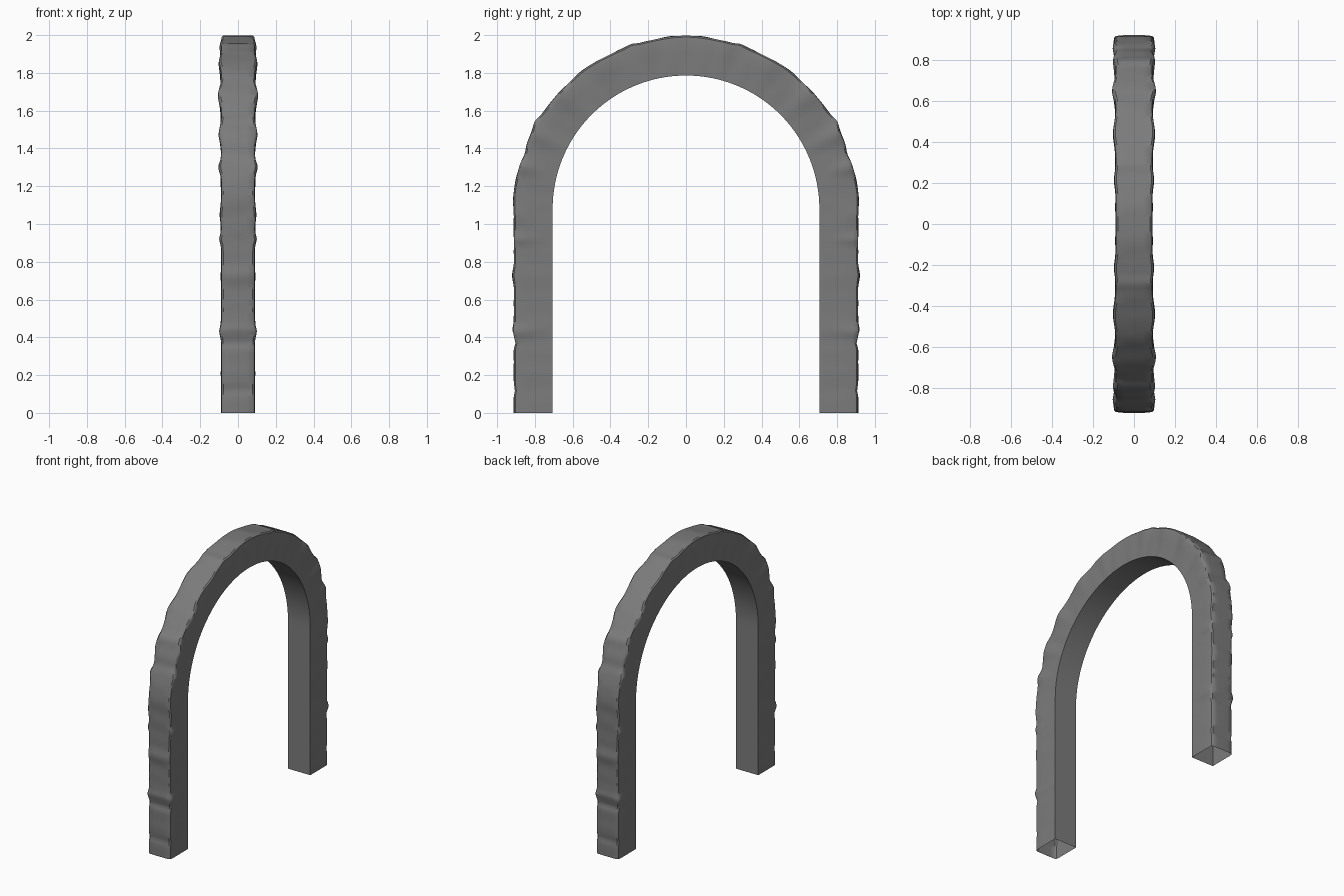
import bpy, bmesh, math
from mathutils import Vector

cube = bpy.data.objects.get("Cube")
if cube:
    bpy.data.objects.remove(cube, do_unlink=True)

# Arch dimensions
SPRING = 1.08          # height where the legs turn into the half circle
INNER, OUTER = 0.706, 0.912
HALF = 0.09            # half of the thickness
END = SPRING + OUTER * math.pi / 2

# Worn bulges: (distance along the outer edge, size, length)
SIDE_BULGES = [(0.43, 0.010, 0.03), (0.92, 0.010, 0.025), (1.05, 0.007, 0.05),
               (1.31, 0.014, 0.04), (1.5, 0.013, 0.05), (1.76, 0.017, 0.07),
               (2.04, 0.013, 0.08), (2.29, 0.008, 0.05)]
OUTER_BULGES = [(0.12, -0.005, 0.02), (0.37, -0.008, 0.02), (0.44, 0.006, 0.02),
                (0.73, 0.007, 0.04), (1.15, 0.005, 0.08), (1.38, -0.010, 0.04),
                (1.56, 0.014, 0.04), (1.95, 0.004, 0.07), (2.22, 0.008, 0.03),
                (2.5, 0.006, 0.12)]


def bulge(s, table):
    return sum(a * math.exp(-((s - c) / w) ** 2) for c, a, w in table)


def station(s):
    """Point on the centre of curvature and outward direction."""
    if s <= SPRING:
        return Vector((0, 0, s)), Vector((0, 1, 0))
    angle = (s - SPRING) / OUTER
    return Vector((0, 0, SPRING)), Vector((0, math.cos(angle), math.sin(angle)))


def section(s):
    """Half outline from the inner edge to the middle of the outer face."""
    side, out = bulge(s, SIDE_BULGES), OUTER + bulge(s, OUTER_BULGES)
    depth = OUTER - INNER
    ripple = 0.002 * math.sin(s * 37) * math.sin(s * 11)
    return [(HALF, INNER),
            (HALF + side * 0.15 + ripple, INNER + depth * 0.3),
            (HALF + side * 0.5 + ripple, INNER + depth * 0.6),
            (HALF + side, out - 0.03),
            (HALF + side - 0.003, out - 0.009),
            (HALF + side - 0.012, out - 0.001),
            (HALF * 0.5, out + ripple),
            (0, out + ripple)]


# Sweep one side of the arch, open underneath
bm = bmesh.new()
rings = []
STEPS = 150
for i in range(STEPS + 1):
    s = END * i / STEPS
    centre, direction = station(s)
    half = section(s)
    outline = half + [(-x, r) for x, r in reversed(half[:-1])]
    rings.append([bm.verts.new(centre + direction * r + Vector((x, 0, 0)))
                  for x, r in outline])
for a, b in zip(rings, rings[1:]):
    for j in range(len(a)):
        k = (j + 1) % len(a)
        bm.faces.new((a[j], a[k], b[k], b[j]))
for v in rings[-1]:
    v.co.y = 0
bmesh.ops.recalc_face_normals(bm, faces=bm.faces)
mesh = bpy.data.meshes.new("stone_arch")
bm.to_mesh(mesh)
bm.free()
arch = bpy.data.objects.new("stone_arch", mesh)
bpy.context.collection.objects.link(arch)

# Stone colour
stone = bpy.data.materials.new("grey_stone")
stone.use_nodes = True
colour = (0.2, 0.2, 0.2, 1)
stone.diffuse_color = colour
stone.node_tree.nodes["Principled BSDF"].inputs["Base Color"].default_value = colour
mesh.materials.append(stone)

# Shading, then the other half
bpy.context.view_layer.objects.active = arch
arch.select_set(True)
bpy.ops.object.shade_smooth_by_angle(angle=math.radians(40))
mirror = arch.modifiers.new("other_half", 'MIRROR')
mirror.use_axis = (False, True, False)
mirror.use_clip = True
